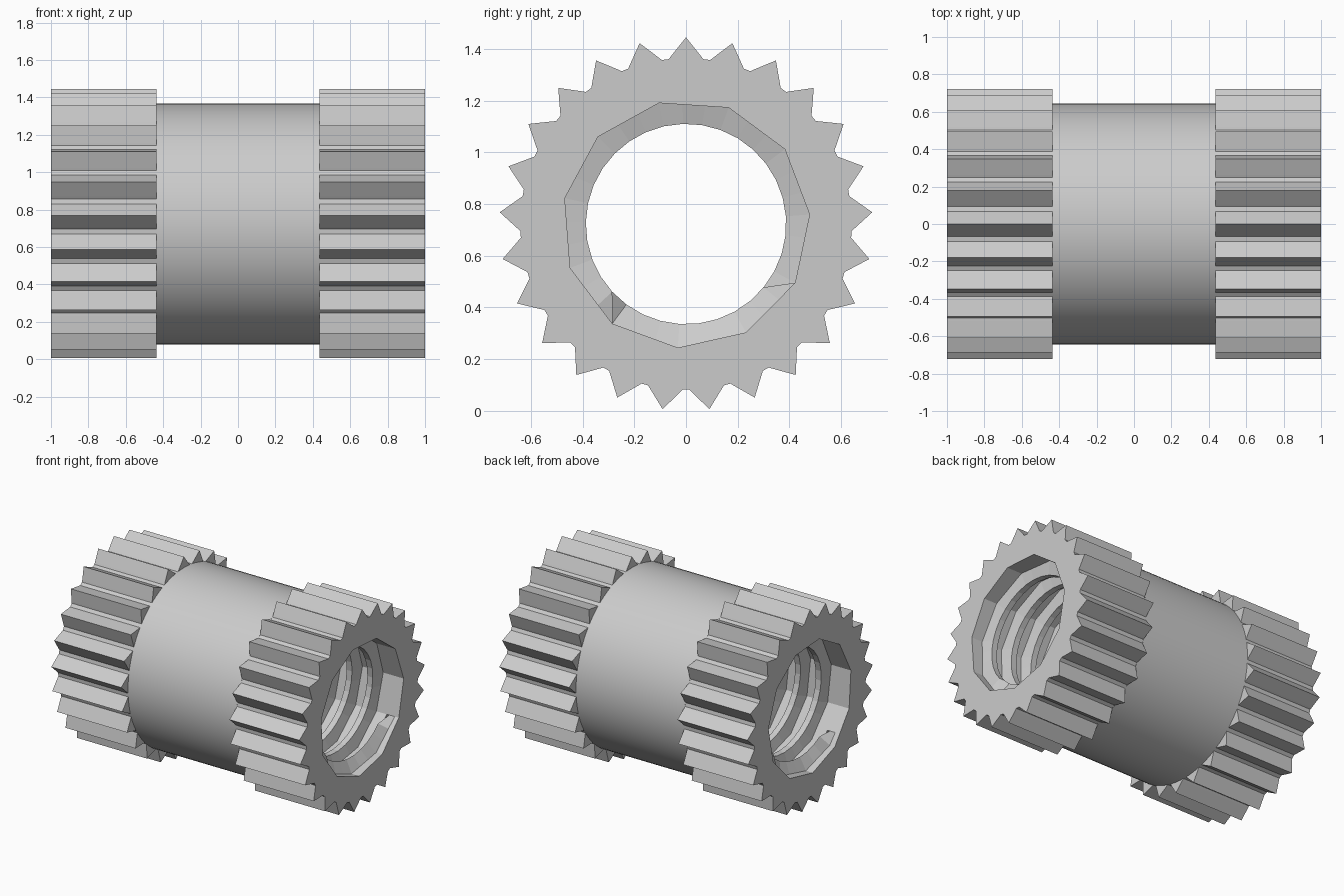
import bpy, bmesh, math

cube = bpy.data.objects.get("Cube")
if cube:
    bpy.data.objects.remove(cube)

AXIS_Z = 0.723
HALF, INNER = 1.0, 0.436
TEETH, TIP, ROOT = 25, 0.723, 0.641
SIDES, SPLIT = 11, 3
COLUMNS = SIDES * SPLIT
BORE, GROOVE, PITCH = 0.388, 0.48, 0.167
PHASE = math.radians(4.4)

grey = bpy.data.materials.new("light grey")
grey.use_nodes = True
grey.diffuse_color = (0.6, 0.6, 0.6, 1)
grey.node_tree.nodes["Principled BSDF"].inputs["Base Color"].default_value = (0.6, 0.6, 0.6, 1)


def point(x, r, a):
    return (x, r * math.cos(a), AXIS_Z + r * math.sin(a))


def finish(bm, name, smooth=False):
    bmesh.ops.recalc_face_normals(bm, faces=bm.faces)
    mesh = bpy.data.meshes.new(name)
    bm.to_mesh(mesh)
    bm.free()
    mesh.materials.append(grey)
    obj = bpy.data.objects.new(name, mesh)
    bpy.context.collection.objects.link(obj)
    if smooth:
        bpy.ops.object.select_all(action='DESELECT')
        obj.select_set(True)
        bpy.context.view_layer.objects.active = obj
        bpy.ops.object.shade_smooth_by_angle(angle=math.radians(30))
    return obj


def loop(bm, x, polar):
    verts = [bm.verts.new(point(x, r, a)) for r, a in polar]
    edges = [bm.edges.new((verts[i - 1], verts[i])) for i in range(len(verts))]
    return verts, edges


def groove_radius(column):
    # Distance to the straight side of the coarse polygon
    half = math.pi / SIDES
    local = (column % SPLIT) / SPLIT * 2 * half - half
    return GROOVE * math.cos(half) / math.cos(local)


def column_angle(column):
    return PHASE + column * math.tau / COLUMNS


# Pointed teeth with small rounded roots
outline = []
for i in range(TEETH):
    tip = math.pi / 2 + i * math.tau / TEETH
    root = tip + math.pi / TEETH
    outline.append((TIP, tip))
    for r, shift in ((0.012, -2.1), (0.001, -1.2), (0.001, 1.2), (0.012, 2.1)):
        outline.append((ROOT + r, root + math.radians(shift)))

mouth = [(groove_radius(c), column_angle(c)) for c in range(COLUMNS)]
collar = [(ROOT - 0.02, i * math.tau / 50) for i in range(50)]

# Toothed ends
for side, name in ((-1, "right_gear"), (1, "left_gear")):
    bm = bmesh.new()
    outer, outer_edges = loop(bm, side * HALF, outline)
    inner, inner_edges = loop(bm, side * INNER, outline)
    for i in range(len(outer)):
        bm.faces.new((outer[i - 1], outer[i], inner[i], inner[i - 1]))
    for x, hole, edges in ((HALF, mouth, outer_edges), (INNER, collar, inner_edges)):
        hole_edges = loop(bm, side * x, hole)[1]
        bmesh.ops.triangle_fill(bm, edges=edges + hole_edges, use_beauty=True,
                                use_dissolve=False, normal=(side, 0, 0))
    finish(bm, name)

# Smooth sleeve between the gears
bm = bmesh.new()
ring = [(0.643, i * math.tau / 96) for i in range(96)]
a = loop(bm, -INNER, ring)[0]
b = loop(bm, INNER, ring)[0]
for i in range(96):
    bm.faces.new((a[i - 1], a[i], b[i], b[i - 1]))
finish(bm, "sleeve", True)

# Bore with a right-handed thread, opening out at each mouth
bm = bmesh.new()
profile = ((0.0, True), (0.5, True), (0.62, False), (0.88, False))
turns = math.ceil(HALF / PITCH) + 2


def thread_column(column):
    verts = []
    for turn in range(-turns, turns):
        for part, is_groove in profile:
            x = (turn + part + column / COLUMNS) * PITCH
            wide = is_groove or abs(x) > HALF - 0.08
            r = groove_radius(column) if wide else BORE
            x = max(-HALF, min(HALF, x))
            verts.append(bm.verts.new(point(x, r, column_angle(column))))
    return verts


columns = [thread_column(c) for c in range(COLUMNS + 1)]
for left, right in zip(columns, columns[1:]):
    for i in range(len(left) - 1):
        bm.faces.new((left[i], left[i + 1], right[i + 1], right[i]))
bmesh.ops.remove_doubles(bm, verts=bm.verts, dist=0.0005)
finish(bm, "threaded_bore")
